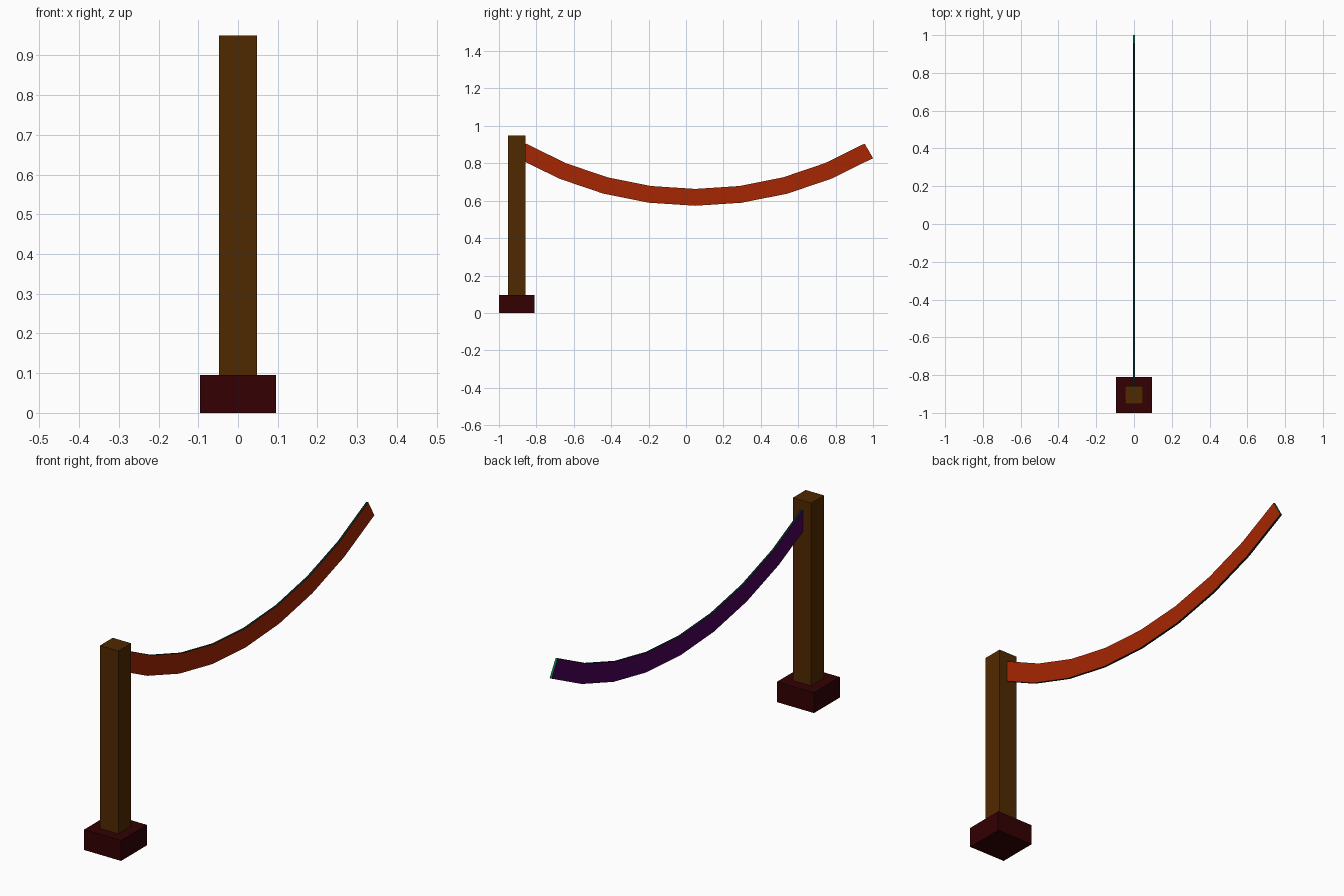
import bpy, bmesh, math

if "Cube" in bpy.data.objects:
    bpy.data.objects.remove(bpy.data.objects["Cube"])


def material(name, rgb):
    # sRGB 0-255 to linear
    lin = [((c / 255 + 0.055) / 1.055) ** 2.4 if c > 10 else c / 255 / 12.92 for c in rgb]
    m = bpy.data.materials.new(name)
    m.diffuse_color = (*lin, 1)
    m.use_nodes = True
    m.node_tree.nodes["Principled BSDF"].inputs["Base Color"].default_value = m.diffuse_color
    return m


brown = material("post brown", (80, 41, 0))
maroon = material("base maroon", (51, 0, 2))
orange = material("band orange", (166, 38, 2))
purple = material("band purple", (76, 0, 88))
dark = material("edge dark green", (0, 40, 34))
green = material("end green", (0, 120, 72))


def finish(bm, name, mats):
    bmesh.ops.recalc_face_normals(bm, faces=bm.faces)
    me = bpy.data.meshes.new(name)
    for m in mats:
        me.materials.append(m)
    if len(mats) > 1:
        # right side, left side, long thin edges, end caps
        for f in bm.faces:
            n = f.normal
            f.material_index = (0 if n.x > 0.9 else 1 if n.x < -0.9
                                else 3 if abs(n.y) > 0.7 else 2)
    bm.to_mesh(me)
    bm.free()
    bpy.context.collection.objects.link(bpy.data.objects.new(name, me))


def box(name, half, y, z0, z1, mat):
    bm = bmesh.new()
    bmesh.ops.create_cube(bm, size=1)
    for v in bm.verts:
        v.co = (v.co.x * 2 * half, y + v.co.y * 2 * half, z0 + (v.co.z + 0.5) * (z1 - z0))
    finish(bm, name, [mat])


# Post on its square foot
box("base", 0.0955, -0.9045, 0, 0.0955, maroon)
box("post", 0.0475, -0.9045, 0.0955, 0.95, brown)

# Sagging band: an arc of eight flat segments, thin in x
R_IN, R_OUT, CY, CZ, HALF_X, SEGS = 1.81, 1.90, 0.05, 2.473, 0.005, 8
bm = bmesh.new()
rings = []
for i in range(SEGS + 1):
    a = math.radians(-30 + 60 * i / SEGS)
    rings.append([bm.verts.new((x, CY + r * math.sin(a), CZ - r * math.cos(a)))
                  for x, r in ((HALF_X, R_IN), (HALF_X, R_OUT), (-HALF_X, R_OUT), (-HALF_X, R_IN))])
for p, q in zip(rings, rings[1:]):
    for k in range(4):
        n = (k + 1) % 4
        bm.faces.new((p[k], p[n], q[n], q[k]))
bm.faces.new(rings[0])
bm.faces.new(rings[-1])
finish(bm, "band", [orange, purple, dark, green])
